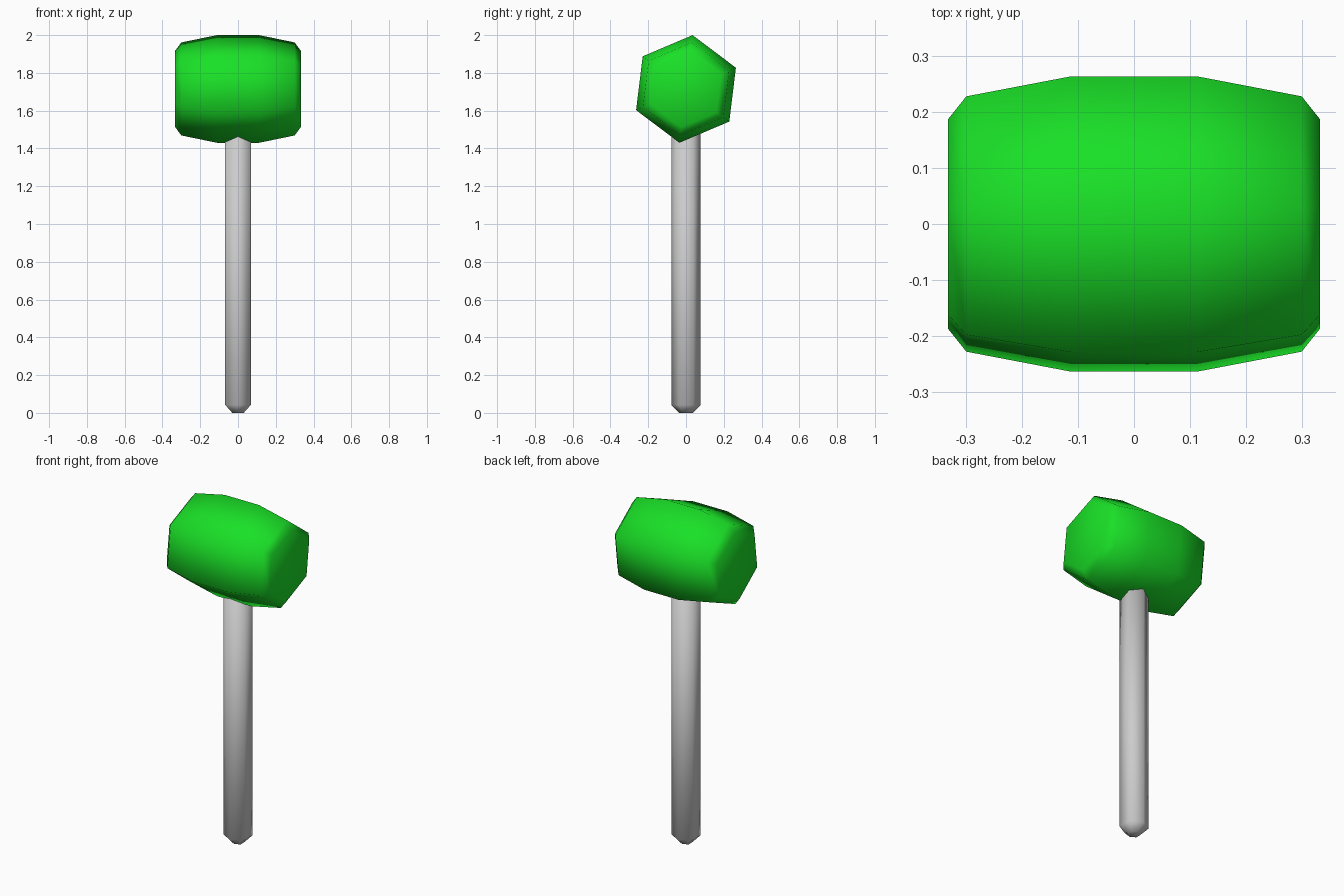
import bpy, bmesh
from math import cos, sin, radians, tau

if "Cube" in bpy.data.objects:
    bpy.data.objects.remove(bpy.data.objects["Cube"])


def loft(name, profile, ring_point, sides=6):
    """Skin rings of (position, radius) into a closed smooth solid."""
    bm = bmesh.new()
    rings = [[bm.verts.new(ring_point(pos, r, tau * i / sides)) for i in range(sides)]
             for pos, r in profile]
    for a, b in zip(rings, rings[1:]):
        for i in range(sides):
            j = (i + 1) % sides
            bm.faces.new((a[i], a[j], b[j], b[i]))
    bm.faces.new(rings[0])
    bm.faces.new(rings[-1])
    bmesh.ops.recalc_face_normals(bm, faces=bm.faces)
    for f in bm.faces:
        f.smooth = True
    mesh = bpy.data.meshes.new(name)
    bm.to_mesh(mesh)
    bm.free()
    obj = bpy.data.objects.new(name, mesh)
    bpy.context.collection.objects.link(obj)
    return obj


# Mallet head: barrel-shaped hexagonal prism along x, slightly rolled
HEAD_Z, ROLL = 1.715, radians(23)
half = [(0.112, 0.287), (0.30, 0.248), (0.333, 0.203)]
head_profile = [(-x, r) for x, r in reversed(half)] + half
head = loft("mallet_head", head_profile,
            lambda x, r, a: (x, r * cos(a + ROLL), HEAD_Z + r * sin(a + ROLL)))
green = bpy.data.materials.new("green")
green.diffuse_color = (0.01, 0.75, 0.02, 1)
green.use_nodes = True
green.node_tree.nodes["Principled BSDF"].inputs["Base Color"].default_value = green.diffuse_color
head.data.materials.append(green)

# Handle: hexagonal shaft with a chamfered butt, running up into the head
loft("handle", [(0, 0.035), (0.042, 0.078), (1.6, 0.078)],
     lambda z, r, a: (r * sin(a), r * cos(a), z))
